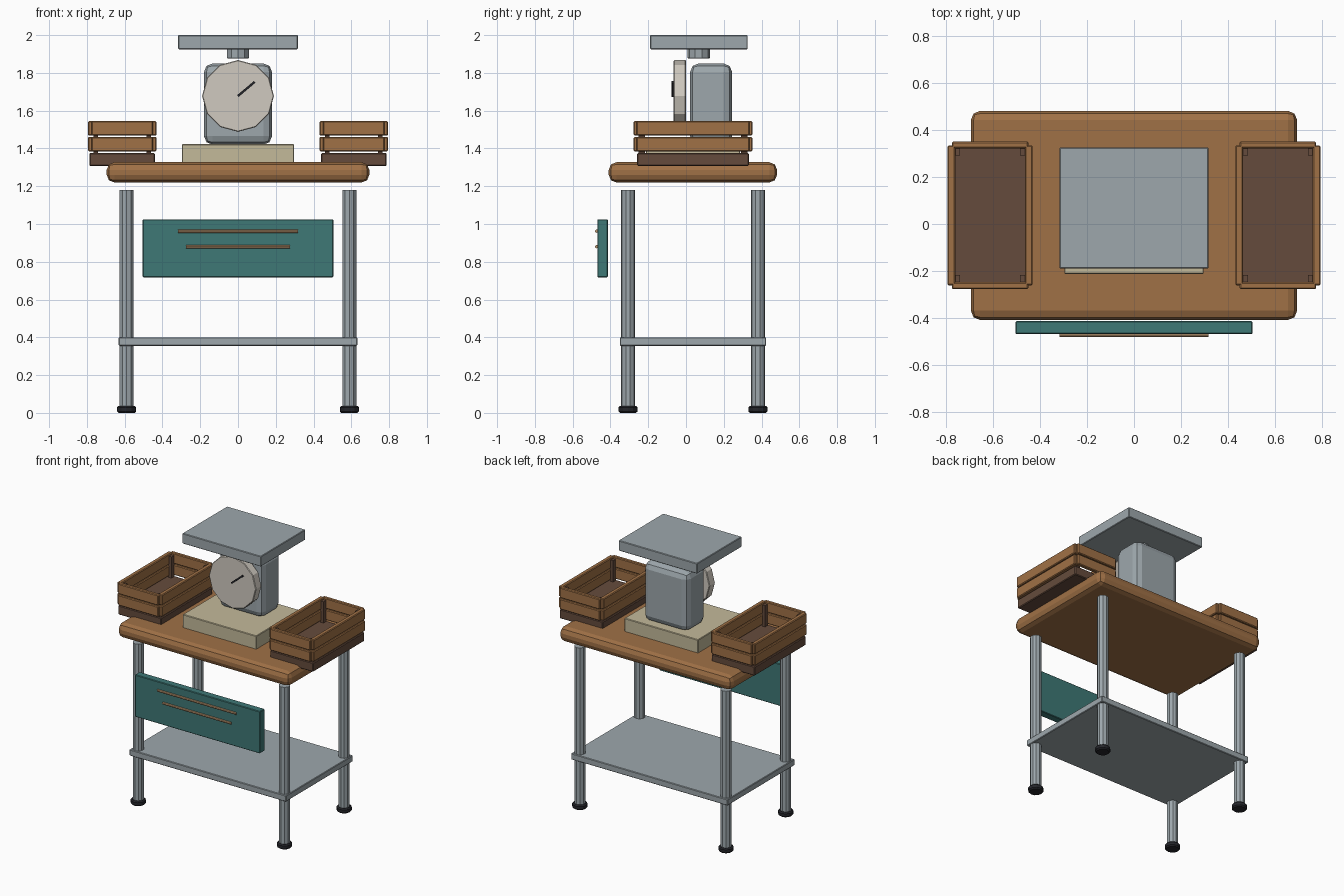
import bpy, math
from mathutils import Vector

cube = bpy.data.objects.get("Cube")
if cube:
    bpy.data.objects.remove(cube, do_unlink=True)


def material(name, rgb):
    # 8-bit display colour converted to linear
    lin = [((c / 255 + 0.055) / 1.055) ** 2.4 for c in rgb]
    m = bpy.data.materials.new(name)
    m.diffuse_color = (*lin, 1)
    m.use_nodes = True
    m.node_tree.nodes["Principled BSDF"].inputs["Base Color"].default_value = (*lin, 1)
    return m


WOOD = material("warm_wood", (160, 113, 70))
DARK = material("dark_wood", (101, 75, 60))
STEEL = material("grey_steel", (157, 167, 172))
TEAL = material("teal_paint", (62, 120, 118))
CREAM = material("cream_paint", (196, 186, 154))
FACE = material("dial_face", (208, 202, 192))
TAN = material("tan_rail", (186, 150, 112))
BLACK = material("black_rubber", (36, 37, 42))

MID_Y = 0.037  # centre of the table from front to back


def finish(obj, name, mat, bevel, segments):
    obj.name = name
    obj.data.materials.append(mat)
    if bevel:
        mod = obj.modifiers.new("Bevel", "BEVEL")
        mod.width, mod.segments = bevel, segments
        mod.limit_method = "ANGLE"
        mod.angle_limit = math.radians(50)
    return obj


def box(name, mat, x, y, z, bevel=0.0, segments=1):
    """Box given by its (low, high) range on each axis."""
    ranges = (x, y, z)
    bpy.ops.mesh.primitive_cube_add(size=1, location=[sum(r) / 2 for r in ranges])
    obj = bpy.context.object
    size = [r[1] - r[0] for r in ranges]
    for v in obj.data.vertices:
        v.co = Vector([c * s for c, s in zip(v.co, size)])
    return finish(obj, name, mat, bevel, segments)


def rod(name, mat, start, end, radius, sides, bevel=0.0):
    """Prism running from start to end."""
    a, b = Vector(start), Vector(end)
    bpy.ops.mesh.primitive_cylinder_add(vertices=sides, radius=radius,
                                        depth=(b - a).length, location=(a + b) / 2)
    obj = bpy.context.object
    obj.rotation_euler = (b - a).to_track_quat("Z", "Y").to_euler()
    return finish(obj, name, mat, bevel, 1)


# Table top and lower shelf
box("table_top", WOOD, (-0.695, 0.695), (-0.409, 0.482), (1.22, 1.327), 0.04, 2)
box("lower_shelf", STEEL, (-0.632, 0.632), (-0.35, 0.424), (0.355, 0.4), 0.004)

# Legs with rubber feet
for side, sx in (("right", -1), ("left", 1)):
    for end, sy in (("front", -1), ("back", 1)):
        x, y = sx * 0.59, MID_Y + sy * 0.344
        rod(f"{end}_{side}_leg", STEEL, (x, y, 0.02), (x, y, 1.18), 0.038, 10)
        rod(f"{end}_{side}_foot", BLACK, (x, y, 0), (x, y, 0.037), 0.051, 12, 0.008)

# Front panel with two rails
box("front_panel", TEAL, (-0.505, 0.505), (-0.469, -0.414), (0.718, 1.025), 0.004)
for name, half, z in (("upper_rail", 0.317, 0.962), ("lower_rail", 0.275, 0.88)):
    rod(name, TAN, (-half, -0.473, z), (half, -0.473, z), 0.009, 8)


# Slatted crates, one on each end of the table
def crate(label, cx):
    def part(name, mat, x, y, z, bevel=0.005):
        box(f"{label}_crate_{name}", mat, (cx + x[0], cx + x[1]),
            (MID_Y + y[0], MID_Y + y[1]), z, bevel)

    part("base", DARK, (-0.174, 0.174), (-0.296, 0.296), (1.308, 1.375))
    for row, low in (("lower", 1.385), ("upper", 1.468)):
        z = (low, low + 0.076)
        for s, end in ((-1, "front"), (1, "back")):
            y = sorted((s * 0.285, s * 0.314))
            part(f"{row}_{end}_slat", WOOD, (-0.163, 0.163), y, z)
        for s, end in ((-1, "right"), (1, "left")):
            x = sorted((s * 0.148, s * 0.181))
            part(f"{row}_{end}_slat", WOOD, x, (-0.298, 0.298), z)
    for sx, side in ((-1, "right"), (1, "left")):
        for sy, end in ((-1, "front"), (1, "back")):
            part(f"{end}_{side}_post", DARK, sorted((sx * 0.128, sx * 0.152)),
                 sorted((sy * 0.255, sy * 0.289)), (1.36, 1.53), 0.0)


crate("right", -0.613)
crate("left", 0.613)

# Weighing scale: plinth, housing, neck and pan
box("scale_plinth", CREAM, (-0.297, 0.297), (-0.213, 0.286), (1.32, 1.423), 0.004)
box("scale_housing", STEEL, (-0.18, 0.18), (0.022, 0.244), (1.42, 1.85), 0.045, 2)
rod("scale_neck", STEEL, (0, 0.067, 1.875), (0, 0.067, 1.93), 0.06, 10, 0.005)
box("scale_pan", STEEL, (-0.317, 0.317), (-0.19, 0.326), (1.925, 2.0), 0.004)

# Dial and needle
rod("scale_dial", FACE, (0, 0, 1.678), (0, -0.065, 1.678), 0.19, 12, 0.004)
needle = box("dial_needle", BLACK, (-0.058, 0.058), (-0.006, 0.006), (-0.006, 0.006))
needle.location = (0.044, -0.071, 1.715)
needle.rotation_euler.y = -math.atan2(0.074, 0.088)
